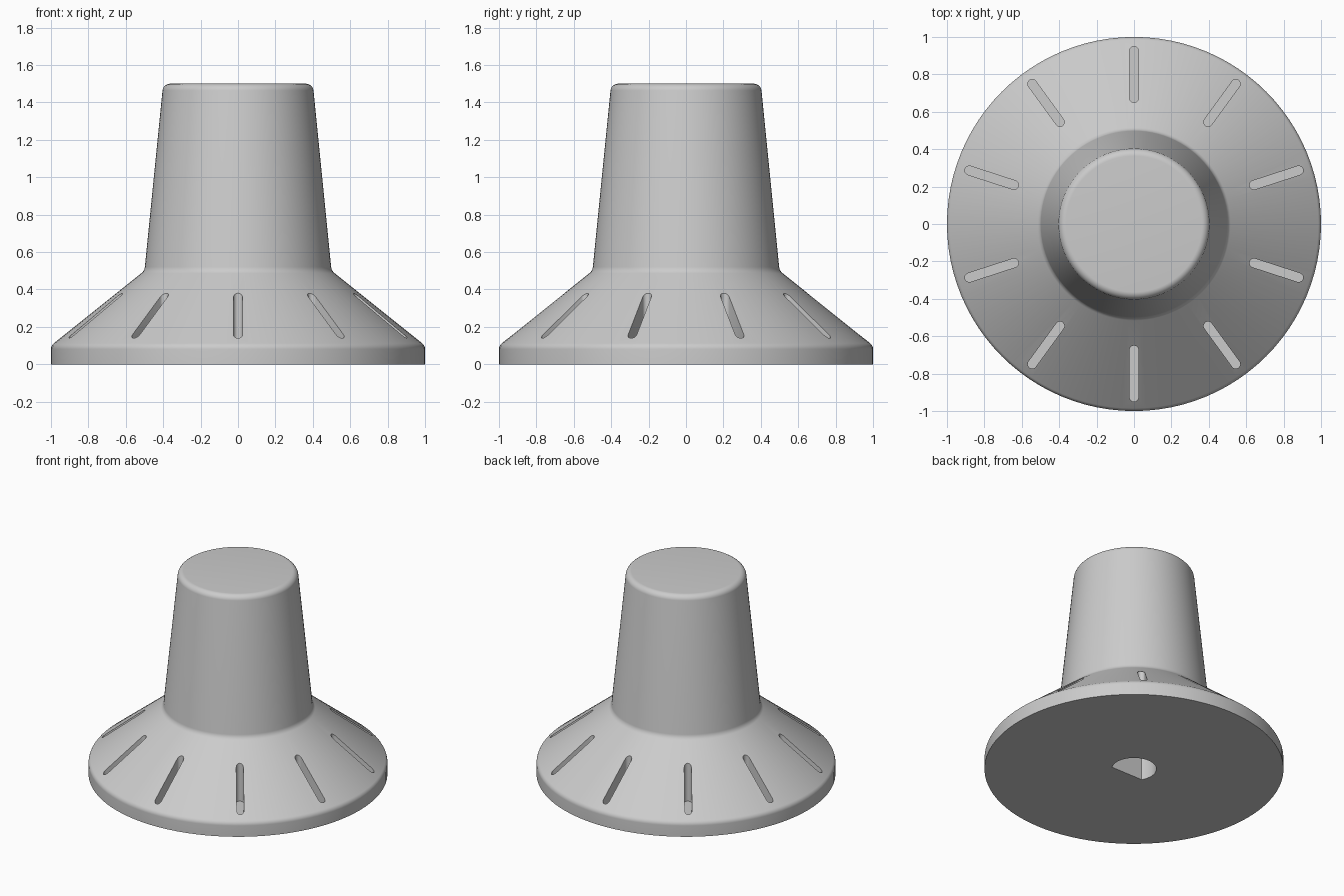
import bpy
import bmesh
from math import pi, sin, cos, tan
from mathutils import Vector, Matrix

cube = bpy.data.objects.get("Cube")
if cube:
    bpy.data.objects.remove(cube, do_unlink=True)

SEGMENTS = 96
SLOTS = 10

grey = bpy.data.materials.new("plain grey")
grey.use_nodes = True
colour = (0.6, 0.6, 0.6, 1)
grey.diffuse_color = colour
grey.node_tree.nodes["Principled BSDF"].inputs["Base Color"].default_value = colour


def fillet(before, corner, after, radius, steps=6):
    """Points of an arc that rounds one corner of the profile."""
    corner = Vector(corner)
    a = (Vector(before) - corner).normalized()
    b = (Vector(after) - corner).normalized()
    half = a.angle(b) / 2
    centre = corner + (a + b).normalized() * radius / sin(half)
    start = corner + a * radius / tan(half) - centre
    end = corner + b * radius / tan(half) - centre
    return [centre + start.lerp(end, i / steps).normalized() * radius
            for i in range(steps + 1)]


def make_object(name, bm):
    bmesh.ops.recalc_face_normals(bm, faces=bm.faces)
    mesh = bpy.data.meshes.new(name)
    bm.to_mesh(mesh)
    bm.free()
    mesh.materials.append(grey)
    obj = bpy.data.objects.new(name, mesh)
    bpy.context.collection.objects.link(obj)
    return obj


def add_prism(bm, outline, bottom, top, turn=0):
    """Closed upright prism over a flat outline, turned about the z axis."""
    spin = Matrix.Rotation(turn, 4, "Z")
    low, high = [[bm.verts.new(spin @ Vector((x, y, z))) for x, y in outline]
                 for z in (bottom, top)]
    bm.faces.new(low[::-1])
    bm.faces.new(high)
    for i in range(len(outline)):
        bm.faces.new((low[i - 1], low[i], high[i], high[i - 1]))


# Knob body: rounded profile turned about the axis
base, rim, neck, crown, axis = (1, 0), (1, 0.1), (0.5, 0.5), (0.4, 1.5), (0, 1.5)
profile = [Vector(base)]
profile += fillet(base, rim, neck, 0.04)
profile += fillet(rim, neck, crown, 0.05)
profile += fillet(neck, crown, axis, 0.04)

bm = bmesh.new()
rings = []
for p in profile:
    angles = [2 * pi * i / SEGMENTS for i in range(SEGMENTS)]
    rings.append([bm.verts.new((p.x * cos(t), p.x * sin(t), p.y)) for t in angles])
for low, high in zip(rings, rings[1:]):
    for i in range(SEGMENTS):
        bm.faces.new((low[i - 1], low[i], high[i], high[i - 1]))
bm.faces.new(rings[0][::-1])
bm.faces.new(rings[-1])
knob = make_object("knob_body", bm)

# Cutter: round-ended marker slots with level floors
bm = bmesh.new()
half_width, inner, outer, steps = 0.024, 0.65, 0.95, 10
outline = []
for centre, first in ((outer - half_width, -pi / 2), (inner + half_width, pi / 2)):
    for i in range(steps + 1):
        angle = first + pi * i / steps
        outline.append((centre + half_width * cos(angle), half_width * sin(angle)))
for k in range(SLOTS):
    add_prism(bm, outline, 0.1, 0.55, pi / 2 + 2 * pi * k / SLOTS)

# Cutter: D-shaped shaft socket, flat side to the front
socket_radius, arc = 0.15, 4 * pi / 3
socket = []
for i in range(33):
    angle = -pi / 6 + arc * i / 32
    socket.append((socket_radius * cos(angle), socket_radius * sin(angle)))
add_prism(bm, socket, -0.1, 0.8)
cutter = make_object("slot_and_socket_cutter", bm)
cutter.hide_render = True

# Cut the slots and socket, then shade
cut = knob.modifiers.new("cut", "BOOLEAN")
cut.operation = "DIFFERENCE"
cut.solver = "EXACT"
cut.object = cutter
bpy.ops.object.select_all(action="DESELECT")
bpy.context.view_layer.objects.active = knob
knob.select_set(True)
bpy.ops.object.modifier_apply(modifier=cut.name)
bpy.data.objects.remove(cutter, do_unlink=True)
bpy.ops.object.shade_smooth_by_angle(angle=pi / 6)
